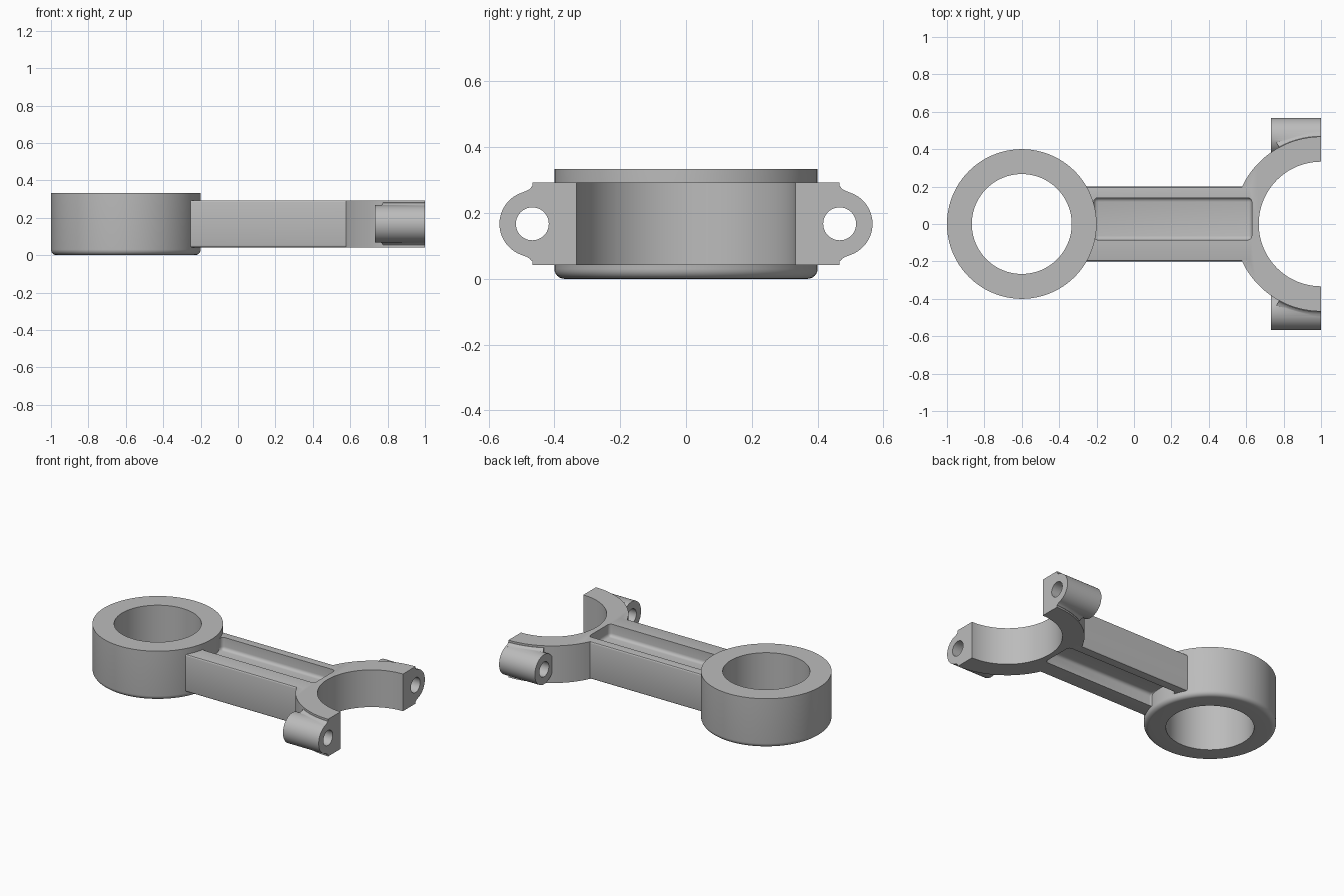
import bpy, bmesh, math
from mathutils import Matrix, Vector

if "Cube" in bpy.data.objects:
    bpy.data.objects.remove(bpy.data.objects["Cube"])

# Brushed steel grey
steel = bpy.data.materials.new("steel grey")
steel.use_nodes = True
GREY = (0.5, 0.5, 0.5, 1)
steel.diffuse_color = GREY
steel.node_tree.nodes["Principled BSDF"].inputs["Base Color"].default_value = GREY

MID = 0.167            # height of the centre plane
LOW, HIGH = 0.042, 0.293  # underside and top of the shank and yoke


def finish(name, bm):
    bmesh.ops.recalc_face_normals(bm, faces=bm.faces)
    me = bpy.data.meshes.new(name)
    bm.to_mesh(me)
    bm.free()
    ob = bpy.data.objects.new(name, me)
    bpy.context.collection.objects.link(ob)
    me.materials.append(steel)
    return ob


def prism(name, outline, z0, z1):
    bm = bmesh.new()
    face = bm.faces.new([bm.verts.new((x, y, z0)) for x, y in outline])
    ext = bmesh.ops.extrude_face_region(bm, geom=[face])["geom"]
    bmesh.ops.translate(bm, vec=(0, 0, z1 - z0),
                        verts=[v for v in ext if isinstance(v, bmesh.types.BMVert)])
    return finish(name, bm)


def box(name, x, y, z, bevel=0, pick=None, segments=4):
    bm = bmesh.new()
    bmesh.ops.create_cube(bm, size=1)
    for v in bm.verts:
        v.co = [r[0] if c < 0 else r[1] for c, r in zip(v.co, (x, y, z))]
    if bevel:
        bmesh.ops.bevel(bm, geom=[e for e in bm.edges if pick(e)], offset=bevel,
                        segments=segments, profile=0.5, affect='EDGES')
    return finish(name, bm)


def rod(name, radius, x0, x1, y, z, n=64):
    bm = bmesh.new()
    m = Matrix.Translation(((x0 + x1) / 2, y, z)) @ Matrix.Rotation(math.pi / 2, 4, 'Y')
    bmesh.ops.create_cone(bm, cap_ends=True, segments=n, radius1=radius,
                          radius2=radius, depth=x1 - x0, matrix=m)
    return finish(name, bm)


def sweep(name, section, centre, a0, a1, n):
    """Sweep a closed (radius, z) section around a vertical axis."""
    full = abs(a1 - a0) > 6.28
    bm = bmesh.new()
    rings = []
    for i in range(n if full else n + 1):
        a = a0 + (a1 - a0) * i / n
        rings.append([bm.verts.new((centre + r * math.cos(a), r * math.sin(a), z))
                      for r, z in section])
    k = len(section)
    for i in range(n):
        p, q = rings[i], rings[(i + 1) % len(rings)]
        for j in range(k):
            bm.faces.new((p[j], p[(j + 1) % k], q[(j + 1) % k], q[j]))
    if not full:
        bm.faces.new(rings[0])
        bm.faces.new(rings[-1])
    return finish(name, bm)


def combine(target, other, operation):
    mod = target.modifiers.new("combine", 'BOOLEAN')
    mod.operation, mod.object, mod.solver = operation, other, 'EXACT'
    bpy.context.view_layer.objects.active = target
    bpy.ops.object.modifier_apply(modifier=mod.name)
    bpy.data.objects.remove(other)


def smooth(ob):
    bpy.ops.object.select_all(action='DESELECT')
    ob.select_set(True)
    bpy.context.view_layer.objects.active = ob
    bpy.ops.object.shade_smooth_by_angle(angle=math.radians(30))


def along(axis):
    return lambda e: abs((e.verts[0].co - e.verts[1].co).normalized()[axis]) > 0.9


# Closed ring with a rounded lower rim
F = 0.03
rim = [(0.4 - F + F * math.sin(t), F - F * math.cos(t))
       for t in (math.pi / 2 * i / 6 for i in range(7))]
ring = sweep("closed_ring", [(0.267, 0)] + rim + [(0.4, 0.333), (0.267, 0.333)],
             -0.6, 0, 2 * math.pi, 128)

# Shank with softened long edges
body = box("shank_and_yoke", (-0.27, 0.62), (-0.2, 0.2), (LOW, HIGH), 0.01, along(0), 3)

# Half-round yoke
arc = [math.pi / 2 + math.pi * i / 64 for i in range(65)]
outline = ([(1 + 0.467 * math.cos(a), 0.467 * math.sin(a)) for a in arc] +
           [(1 + 0.333 * math.cos(a), 0.333 * math.sin(a)) for a in reversed(arc)])
combine(body, prism("yoke", outline, LOW, HIGH), 'UNION')

# Bolt lugs, with a small cove blending each into the yoke
for side in (1, -1):
    combine(body, rod("lug", 0.1, 0.733, 1, side * 0.467, MID), 'UNION')
    for up in (1, -1):
        cove = [(0.45, 0.06), (0.45, 0.115), (0.469, 0.113), (0.475, 0.106),
                (0.483, 0.101), (0.496, 0.096), (0.496, 0.06)]
        section = [(r, MID + up * z) for r, z in cove]
        a0 = side * math.pi / 2
        combine(body, sweep("cove", section, 1, a0, a0 + side * 0.5, 12), 'UNION')

# Bolt holes
for side in (1, -1):
    combine(body, rod("hole", 0.05, 0.3, 1.1, side * 0.467, MID, 48), 'DIFFERENCE')

# Rounded pockets in the top and underside of the shank
for z in ((HIGH - 0.083, HIGH + 0.1), (LOW - 0.1, LOW + 0.083)):
    pocket = box("pocket", (-0.215, 0.63), (-0.085, 0.14), z, 0.022, lambda e: True)
    combine(body, pocket, 'DIFFERENCE')

for ob in (ring, body):
    smooth(ob)
